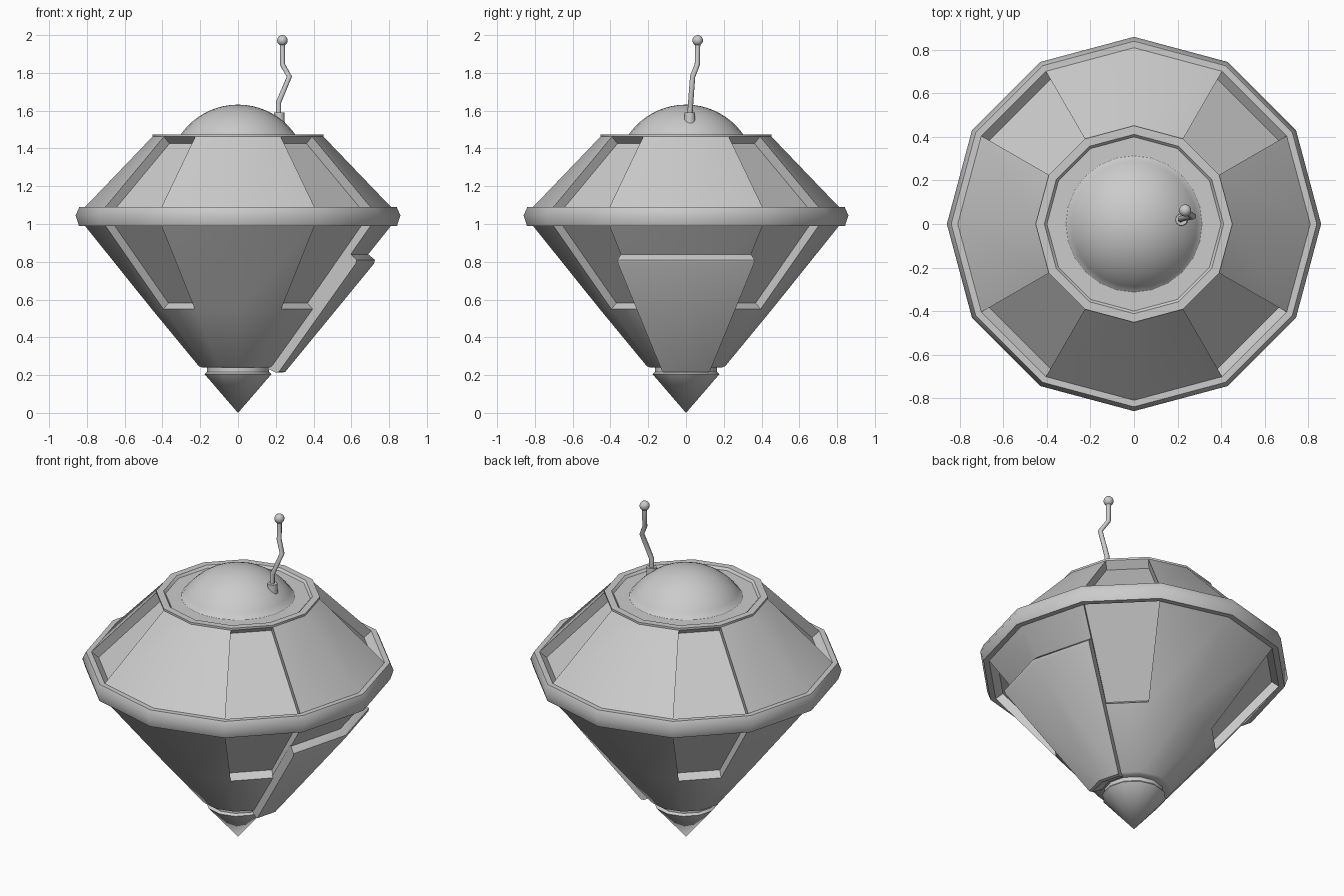
import bpy, bmesh, math
from mathutils import Vector

if "Cube" in bpy.data.objects:
    bpy.data.objects.remove(bpy.data.objects["Cube"])

def finish(name, bm, angle=35):
    bmesh.ops.remove_doubles(bm, verts=bm.verts, dist=1e-5)
    bmesh.ops.recalc_face_normals(bm, faces=bm.faces)
    me = bpy.data.meshes.new(name)
    bm.to_mesh(me)
    bm.free()
    ob = bpy.data.objects.new(name, me)
    bpy.context.collection.objects.link(ob)
    bpy.ops.object.select_all(action='DESELECT')
    ob.select_set(True)
    bpy.context.view_layer.objects.active = ob
    bpy.ops.object.shade_smooth_by_angle(angle=math.radians(angle))
    return ob

def lathe(profile, n=12, start=0.0, sweep=360.0, closed=False):
    """Revolve an (r, z) profile around z; partial sweeps get end caps."""
    bm = bmesh.new()
    full = sweep >= 360
    rows = []
    for i in range(n if full else n + 1):
        a = math.radians(start + sweep * i / n)
        rows.append([bm.verts.new((r * math.cos(a), r * math.sin(a), z)) for r, z in profile])
    m = len(profile)
    for i in range(n):
        p, q = rows[i], rows[(i + 1) % len(rows)]
        for j in range(m if closed else m - 1):
            k = (j + 1) % m
            if profile[j][0] == 0:
                bm.faces.new((p[j], q[k], p[k]))
            elif profile[k][0] == 0:
                bm.faces.new((p[j], q[j], p[k]))
            else:
                bm.faces.new((p[j], q[j], q[k], p[k]))
    if not full:
        bm.faces.new(rows[0])
        bm.faces.new(rows[-1][::-1])
    loose = [v for v in bm.verts if not v.link_faces]
    bmesh.ops.delete(bm, geom=loose, context='VERTS')
    bmesh.ops.remove_doubles(bm, verts=bm.verts, dist=1e-5)
    bmesh.ops.recalc_face_normals(bm, faces=bm.faces)
    return bm

def recess_diagonals(bm, zmin, zmax, depth):
    """Sink the four diagonal panels straight into the hull."""
    bm.normal_update()
    picked = []
    for f in bm.faces:
        c = f.calc_center_median()
        ang = math.degrees(math.atan2(c.y, c.x)) % 90
        if abs(ang - 45) < 5 and zmin < c.z < zmax:
            picked.append(f)
    for f in bmesh.ops.extrude_discrete_faces(bm, faces=picked)['faces']:
        c = f.calc_center_median()
        f.normal_update()
        nrm = f.normal.copy()
        if nrm.dot(Vector((c.x, c.y, 0))) < 0:
            nrm.negate()
        for v in f.verts:
            v.co -= nrm * depth

# Upper hull with top plate and sunken windows
bm = lathe([(.81, 1.09), (.452, 1.463), (.452, 1.475), (.412, 1.475), (.40, 1.462), (0, 1.462)])
recess_diagonals(bm, 1.15, 1.4, .055)
finish("upper_hull", bm)

# Lower hull with sunken panels
bm = lathe([(0, .24), (.19, .24), (.208, .248), (.457, .55), (.81, .99)])
recess_diagonals(bm, .6, .95, .05)
finish("lower_hull", bm)

# Rim belt
finish("rim_belt", lathe([(.81, .99), (.842, .99), (.86, 1.045), (.84, 1.09), (.81, 1.09)], closed=True), 45)

# Pointed tip
finish("bottom_tip", lathe([(0, 0), (.177, .205), (.165, .217), (.165, .26), (0, .26)]))

# Raised hatch wrapping two hull faces on the +x side
finish("side_hatch", lathe([(.68, .843), (.692, .838), (.725, .81), (.72, .79), (.25, .217), (.232, .213),
                            (.18, .235)], n=2, start=-30, sweep=60, closed=True))

# Dome cap
R, top = .37, 1.632
edge = math.asin(.31 / R)
arc = [(R * math.sin(edge * t / 10), top - R + R * math.cos(edge * t / 10)) for t in range(11)]
arc[0] = (0, top)
finish("dome", lathe(arc + [(.318, 1.46)], n=24))

# Antenna: socket, bent rod and ball
bm = bmesh.new()
bmesh.ops.create_cone(bm, cap_ends=True, segments=16, radius1=.03, radius2=.027, depth=.06)
bmesh.ops.translate(bm, verts=bm.verts, vec=(.218, .02, 1.56))
finish("antenna_socket", bm)

cu = bpy.data.curves.new("antenna_rod", 'CURVE')
cu.dimensions = '3D'
cu.bevel_depth = .014
cu.bevel_resolution = 2
cu.use_fill_caps = True
path = [(.215, .02, 1.56), (.215, .025, 1.645), (.272, .035, 1.78), (.235, .06, 1.845), (.235, .062, 1.97)]
sp = cu.splines.new('POLY')
sp.points.add(len(path) - 1)
for pt, co in zip(sp.points, path):
    pt.co = (*co, 1)
bpy.context.collection.objects.link(bpy.data.objects.new("antenna_rod", cu))

bm = bmesh.new()
bmesh.ops.create_uvsphere(bm, u_segments=16, v_segments=10, radius=.028)
bmesh.ops.translate(bm, verts=bm.verts, vec=(.235, .062, 1.972))
finish("antenna_ball", bm)
